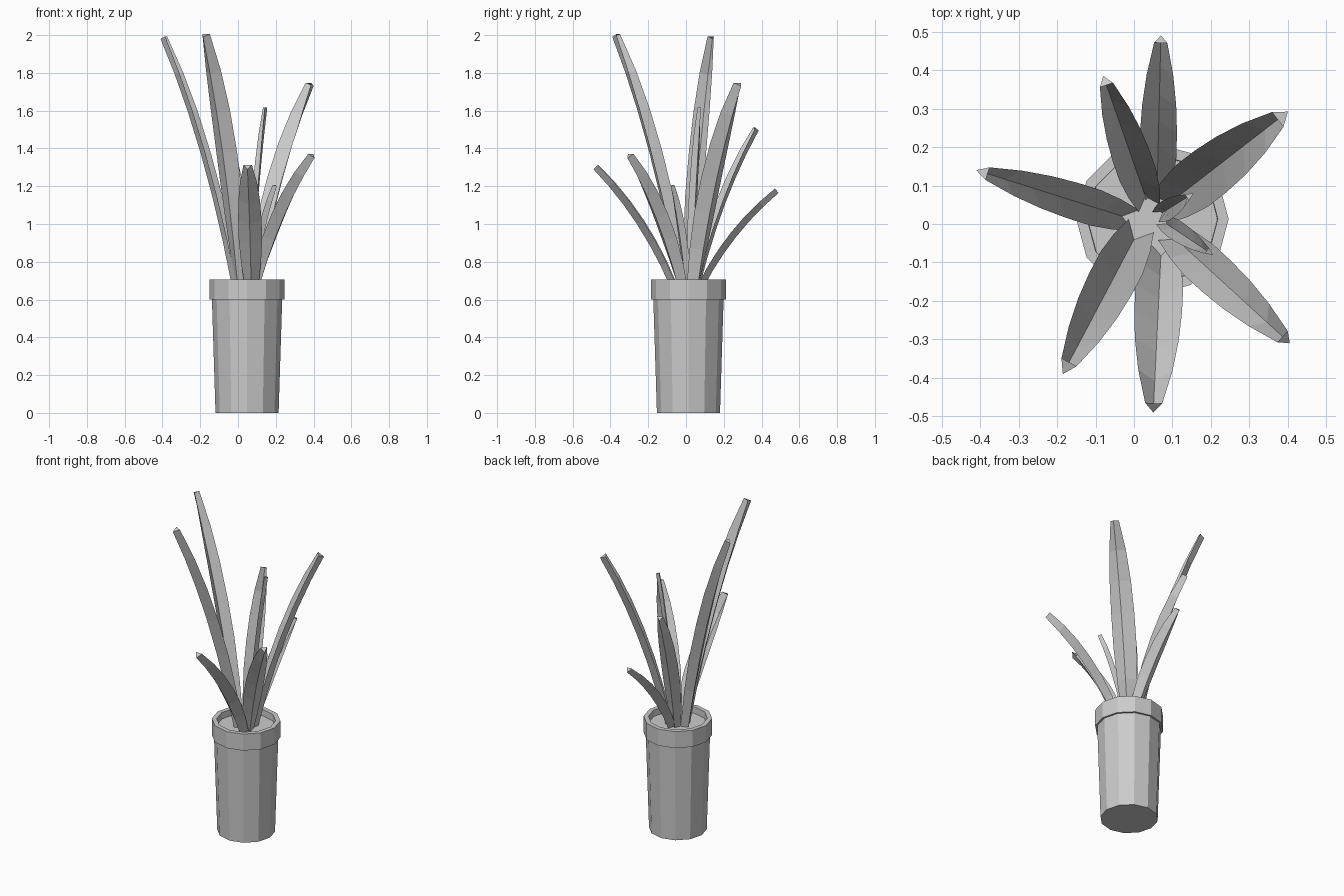
import bpy, bmesh, math
from mathutils import Vector

if "Cube" in bpy.data.objects:
    bpy.data.objects.remove(bpy.data.objects["Cube"])

CENTRE = Vector((0.048, 0.013, 0))
SIDES = 12


def add_object(name, bm):
    mesh = bpy.data.meshes.new(name)
    bm.to_mesh(mesh)
    bm.free()
    obj = bpy.data.objects.new(name, mesh)
    bpy.context.collection.objects.link(obj)
    return obj


def lathe(name, profile, cap_start=True, cap_end=True):
    """Revolve a list of (radius, z) points into a faceted surface."""
    bm = bmesh.new()
    rings = []
    for r, z in profile:
        rings.append([bm.verts.new(CENTRE + Vector((
            r * math.cos(2 * math.pi * i / SIDES),
            r * math.sin(2 * math.pi * i / SIDES), z))) for i in range(SIDES)])
    for a, b in zip(rings, rings[1:]):
        for i in range(SIDES):
            j = (i + 1) % SIDES
            bm.faces.new((a[i], a[j], b[j], b[i]))
    if cap_start:
        bm.faces.new(rings[0][::-1])
    if cap_end:
        bm.faces.new(rings[-1])
    return add_object(name, bm)


# Width of the leaf along its length, as a share of the widest half width
WIDTHS = [0.6, 0.85, 1.0, 1.0, 0.92, 0.72, 0.36]


def leaf(name, base, tip, half_width, depth):
    """Folded blade: a curved keel with two raised edges."""
    base, tip = Vector(base), Vector(tip)
    d = tip - base
    ctrl = base + Vector((d.x * 0.38, d.y * 0.38, d.z * 0.58))
    side = Vector((-d.y, d.x, 0)).normalized()
    bm = bmesh.new()
    rows = []
    n = len(WIDTHS) - 1
    for k, w in enumerate(WIDTHS):
        t = k / n
        p = base * (1 - t) ** 2 + ctrl * 2 * t * (1 - t) + tip * t * t
        tangent = ((ctrl - base) * (1 - t) + (tip - ctrl) * t).normalized()
        inward = side.cross(tangent).normalized()
        if inward.z < 0:
            inward.negate()
        lift = inward * depth * (0.75 + 0.25 * w)
        rows.append([bm.verts.new(p + lift - side * half_width * w),
                     bm.verts.new(p),
                     bm.verts.new(p + lift + side * half_width * w)])
    for a, b in zip(rows, rows[1:]):
        for i in range(2):
            bm.faces.new((a[i], a[i + 1], b[i + 1], b[i]))
    # Blunt end
    bm.faces.new(rows[-1])
    return add_object(name, bm)


# Pot, rim and soil
lathe("pot_body", [(0.167, 0), (0.186, 0.6)], cap_end=False)
lathe("pot_rim", [(0.184, 0.6), (0.198, 0.6), (0.198, 0.705),
                  (0.17, 0.705), (0.168, 0.65)], False, False)
lathe("soil", [(0.169, 0.665)], cap_start=False)

# Leaves: base, tip, half width, fold depth
LEAVES = [
    ((0.06, 0.09, 0.66), (0.07, 0.49, 1.165), 0.048, 0.035),
    ((0.03, 0.07, 0.66), (-0.08, 0.385, 1.495), 0.050, 0.035),
    ((0.10, 0.06, 0.66), (0.40, 0.292, 1.73), 0.068, 0.045),
    ((-0.03, 0.02, 0.66), (-0.41, 0.14, 1.98), 0.048, 0.04),
    ((0.00, -0.04, 0.66), (-0.185, -0.39, 1.99), 0.062, 0.045),
    ((0.07, -0.08, 0.66), (0.05, -0.49, 1.29), 0.062, 0.04),
    ((0.11, -0.04, 0.66), (0.405, -0.31, 1.35), 0.055, 0.04),
    ((0.075, 0.03, 0.66), (0.155, 0.08, 1.615), 0.026, 0.025),
    ((0.085, 0.00, 0.66), (0.205, -0.08, 1.20), 0.026, 0.025),
]
for i, spec in enumerate(LEAVES):
    leaf(f"leaf_{i + 1}", *spec)
